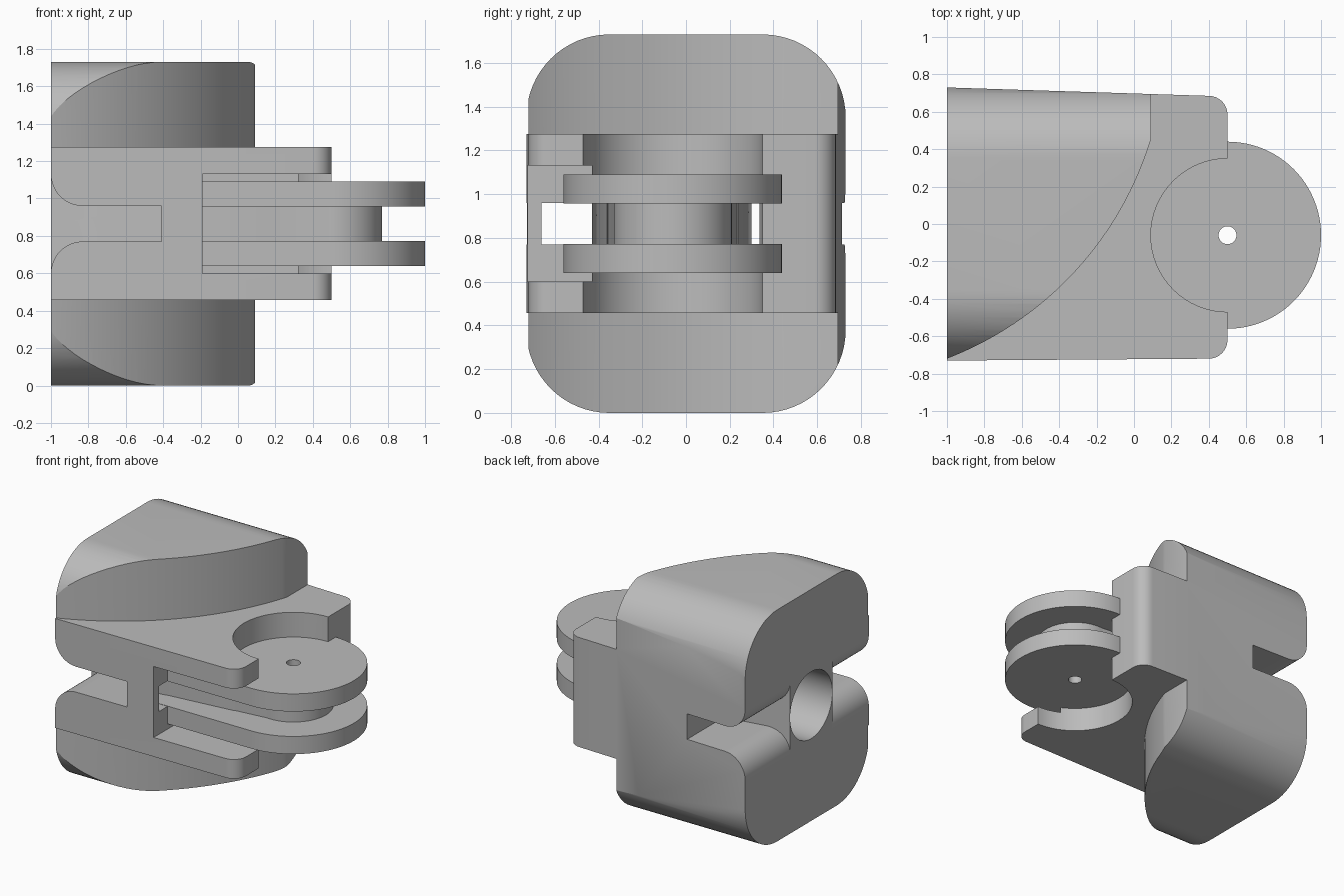
import bpy, bmesh, math
from mathutils import Matrix

if "Cube" in bpy.data.objects:
    bpy.data.objects.remove(bpy.data.objects["Cube"])

MID = 0.865              # mid height of the part
AX, AY = 0.5, -0.06      # pulley axis

grey = bpy.data.materials.new("light_grey")
grey.use_nodes = True
grey.diffuse_color = (0.5, 0.5, 0.5, 1)
grey.node_tree.nodes["Principled BSDF"].inputs["Base Color"].default_value = (0.5, 0.5, 0.5, 1)


def arc(cx, cy, r, start, end, n=16):
    return [(cx + r * math.cos(math.radians(start + (end - start) * i / n)),
             cy + r * math.sin(math.radians(start + (end - start) * i / n))) for i in range(n + 1)]


def prism(name, pts, lo, hi, axis="z"):
    """Extrude a closed outline along one axis."""
    place = {"z": lambda a, b, h: (a, b, h), "x": lambda a, b, h: (h, a, b),
             "y": lambda a, b, h: (a, h, b)}[axis]
    bm = bmesh.new()
    face = bm.faces.new([bm.verts.new(place(a, b, lo)) for a, b in pts])
    top = bmesh.ops.extrude_face_region(bm, geom=[face])["geom"]
    shift = place(0, 0, hi - lo)
    bmesh.ops.translate(bm, vec=shift, verts=[v for v in top if isinstance(v, bmesh.types.BMVert)])
    bmesh.ops.recalc_face_normals(bm, faces=bm.faces)
    mesh = bpy.data.meshes.new(name)
    bm.to_mesh(mesh)
    bm.free()
    mesh.materials.append(grey)
    ob = bpy.data.objects.new(name, mesh)
    bpy.context.collection.objects.link(ob)
    return ob


def combine(ob, tool, operation="DIFFERENCE"):
    """Apply one boolean and throw the tool away."""
    mod = ob.modifiers.new("cut", "BOOLEAN")
    mod.operation, mod.solver, mod.object = operation, "EXACT", tool
    dg = bpy.context.evaluated_depsgraph_get()
    dg.update()
    mesh = bpy.data.meshes.new_from_object(ob.evaluated_get(dg))
    ob.modifiers.clear()
    ob.data = mesh
    bpy.data.objects.remove(tool)


def box_pts(a0, a1, b0, b1):
    return [(a0, b0), (a1, b0), (a1, b1), (a0, b1)]


# Body: tapered plan with rounded end corners, crossed with a rounded section
plan = [(-1, 0.73), (-1, -0.73)] + arc(0.4, -0.62, 0.1, -90, 0, 8) + arc(0.4, 0.585, 0.1, 0, 90, 8)
body = prism("body", plan, -0.1, 1.83)
R = 0.38
section = (arc(0.35, 1.35, R, 0, 90) + arc(-0.35, 1.35, R, 90, 180)
           + arc(-0.35, R, R, 180, 270) + arc(0.35, R, R, 270, 360))
combine(body, prism("section", section, -1.2, 0.7, "x"), "INTERSECT")

# Curved steps that leave the upper and lower lobes
sweep = [(-1.1, -0.775)] + arc(-1.66, 0.987, 1.83, -68.9, -17.05, 40) + [(0.09, 0.9), (0.9, 0.9), (0.9, -0.9), (-1.1, -0.9)]
for lo, hi in ((-0.2, 0.457), (1.275, 1.9)):
    combine(body, prism("step", sweep, lo, hi))

# Pulley pocket and the open recess at the front
combine(body, prism("pocket", arc(AX, AY, 0.41, 0, 354.375, 63), -0.3, 2))
combine(body, prism("recess", box_pts(-0.19, 0.8, -0.9, -0.43), 0.6, 1.13))

# Cord channels on both sides, with flared mouths at the rear face
channels = [
    [(0.5, 0.21), (-0.4, 0.30), (-1, 0.2), (-1.1, 0.2), (-1.1, 0.9), (-0.51, 0.9), (-0.51, 0.335), (0.5, 0.335)],
    [(0.5, -0.33), (-0.4, -0.43), (-1, -0.3), (-1.1, -0.3), (-1.1, -0.9), (-0.41, -0.9), (-0.41, -0.66), (0.5, -0.66)],
]
flare = ([(-1.1, MID + 0.26)] + arc(-0.83, MID + 0.265, 0.17, 180, 270, 12)
         + arc(-0.83, MID - 0.265, 0.17, 90, 180, 12) + [(-1.1, MID - 0.26)])
for pts in channels:
    mouth = prism("mouth", flare, -1, 1, "y")
    combine(mouth, prism("limit", pts, 0, 1.7), "INTERSECT")
    combine(body, mouth)
    combine(body, prism("channel", pts, 0.77, 0.96))

# Round bore in the rear face
combine(body, prism("bore", arc(-0.05, MID, 0.25, 0, 354.375, 63), -1.2, -0.45, "x"))

# Pulley: two flanges running back into the body, and the core between them
flange = [(-0.3, -0.56)] + arc(AX, AY, 0.5, -90, 90, 48) + [(-0.3, 0.44)]
core = [(-0.35, -0.42)] + arc(AX, AY, 0.27, -96, 96, 40) + [(-0.35, 0.29)]
parts = [prism("lower_flange", flange, 0.64, 0.772),
         prism("upper_flange", flange, 0.958, 1.09),
         prism("pulley_core", core, 0.75, 0.98)]
for part in parts:
    combine(part, prism("pin_hole", arc(AX, AY, 0.048, 0, 345, 23), 0, 2))

# Smooth curved walls, keep edges sharp
bpy.ops.object.select_all(action="DESELECT")
for ob in [body] + parts:
    ob.select_set(True)
bpy.context.view_layer.objects.active = body
bpy.ops.object.shade_smooth_by_angle(angle=math.radians(25))
